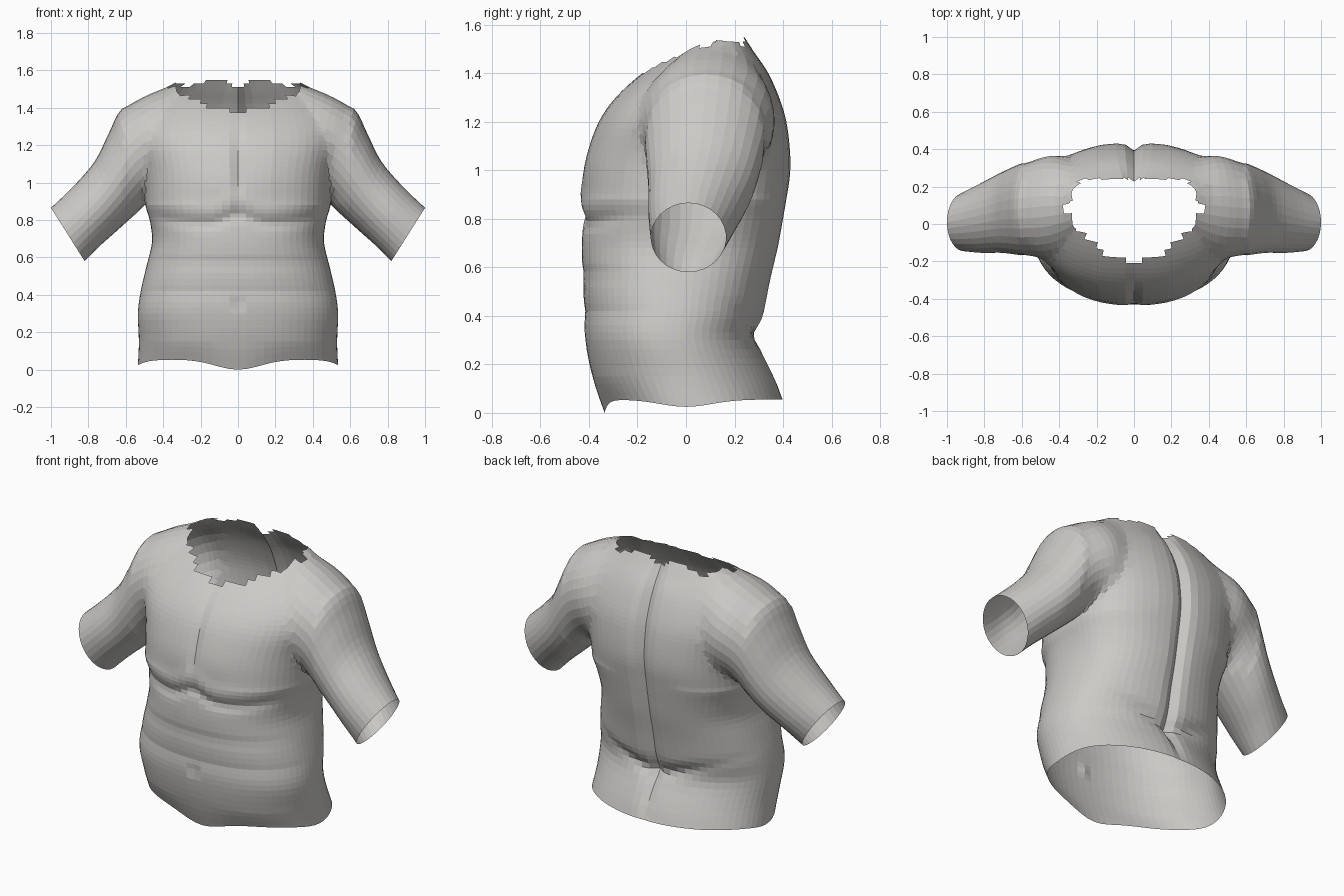
import bpy, bmesh, math
from mathutils import Vector

cube = bpy.data.objects.get("Cube")
if cube:
    bpy.data.objects.remove(cube, do_unlink=True)

skin = bpy.data.materials.new("warm light grey")
skin.use_nodes = True
skin.diffuse_color = (0.6, 0.59, 0.57, 1)
skin.node_tree.nodes["Principled BSDF"].inputs["Base Color"].default_value = (0.6, 0.59, 0.57, 1)


def bump(v, centre, width):
    return math.exp(-((v - centre) / width) ** 2)


def spline(rows, steps):
    """Catmull-Rom interpolation through rows of numbers."""
    out = []
    for i in range(len(rows) - 1):
        a, b, c, d = (rows[max(0, min(len(rows) - 1, i + k))] for k in (-1, 0, 1, 2))
        for s in range(steps):
            t = s / steps
            out.append([0.5 * (2 * q + (r - p) * t + (2 * p - 5 * q + 4 * r - u) * t * t
                               + (3 * q - p - 3 * r + u) * t ** 3)
                        for p, q, r, u in zip(a, b, c, d)])
    out.append(list(rows[-1]))
    return out


def loft(name, rings):
    """Closed skin over rings of points, with fan caps."""
    bm = bmesh.new()
    loops = [[bm.verts.new(p) for p in ring] for ring in rings]
    n = len(loops[0])
    for lo, hi in zip(loops, loops[1:]):
        for i in range(n):
            j = (i + 1) % n
            bm.faces.new((lo[i], lo[j], hi[j], hi[i]))
    for loop in (loops[0], loops[-1]):
        mid = bm.verts.new(sum((v.co for v in loop), Vector()) / n)
        for i in range(n):
            bm.faces.new((loop[i], loop[(i + 1) % n], mid))
    bmesh.ops.recalc_face_normals(bm, faces=bm.faces)
    mesh = bpy.data.meshes.new(name)
    bm.to_mesh(mesh)
    bm.free()
    mesh.materials.append(skin)
    obj = bpy.data.objects.new(name, mesh)
    bpy.context.collection.objects.link(obj)
    return obj


# Torso sections: height, half width, front y, back y
TORSO = [
    (0.03, .535, -.335, .40), (0.15, .53, -.385, .365), (0.30, .535, -.415, .30),
    (0.42, .52, -.42, .325), (0.55, .49, -.425, .35), (0.68, .46, -.43, .38),
    (0.79, .47, -.425, .40), (0.88, .495, -.425, .415), (0.98, .50, -.425, .43),
    (1.08, .51, -.405, .43), (1.20, .54, -.36, .415), (1.30, .53, -.29, .385),
    (1.40, .48, -.18, .34), (1.49, .40, -.04, .28), (1.56, .30, .08, .235)]


def torso_ring(z, w, front, back):
    ring = []
    n = 72
    rise = max(0, min(1, (z - 0.2) / 0.7))
    for i in range(n):
        a = math.tau * i / n
        s, c = math.sin(a), math.cos(a)
        # rounder at the hips, squarer across the chest and shoulder blades
        power = 2.2 + 0.2 * rise if c > 0 else 2.0 + 0.7 * rise
        r = (abs(s) ** power + abs(c) ** power) ** (-1 / power)
        x = w * s * r
        y = (front + back) / 2 - (back - front) / 2 * c * r
        if c > 0.2:
            # crease under the chest, breastbone groove, belly folds and navel
            crease = 0.79 + 0.05 * bump(x, 0, 0.08) + 0.04 * (x / 0.45) ** 4
            side_fade = 1 - min(1, abs(x) / 0.48) ** 4
            y += side_fade * (0.014 * bump(z, crease - 0.01, 0.03) - 0.01 * bump(z, crease + 0.07, 0.05))
            y += 0.02 * bump(x, 0, 0.025) * bump(z, 1.08, 0.22)
            y += 0.005 * (bump(z, 0.57, 0.03) + bump(z, 0.42, 0.03))
            y += 0.012 * bump(x, 0, 0.02) * bump(z, 0.35, 0.03)
        elif c < -0.2:
            # spine groove and the fold above the hips
            y -= 0.04 * bump(x, 0, 0.035) * min(1, z / 0.3)
            y -= 0.022 * bump(z, 0.29 + 0.33 * abs(x), 0.035) * bump(x, 0, 0.35)
        # wavy hem
        hem = 0.025 - 0.055 * bump(x, 0, 0.17) * (c > 0) - 0.03 * bump(y, 0, 0.15)
        ring.append((x, y, z + hem * max(0, (0.15 - z) / 0.12)))
    return ring


torso = loft("torso_shell", [torso_ring(*r) for r in spline(TORSO, 4)])

# Arm sections: top x, top z, bottom x, bottom z, front y, back y
ARM = [
    (.29, 1.545, .25, 1.0, -.08, .31), (.47, 1.485, .36, .95, -.19, .38),
    (.62, 1.395, .46, .91, -.18, .345), (.69, 1.265, .55, .83, -.165, .315),
    (.765, 1.115, .65, .74, -.155, .275), (.88, .98, .74, .66, -.155, .22),
    (1.0, .865, .82, .58, -.145, .165)]


def arm_ring(tx, tz, bx, bz, front, back, side):
    ring = []
    for i in range(30):
        a = math.tau * i / 30
        t = (1 + math.cos(a)) / 2
        y = (front + back) / 2 + (back - front) / 2 * math.sin(a)
        ring.append((side * (bx + (tx - bx) * t), y, bz + (tz - bz) * t))
    return ring


# Weld both arms into the torso
for side, label in ((1, "left"), (-1, "right")):
    arm = loft(label + "_arm", [arm_ring(*r, side) for r in spline(ARM, 4)])
    mod = torso.modifiers.new("weld", "BOOLEAN")
    mod.operation = "UNION"
    mod.solver = "EXACT"
    mod.object = arm
    bpy.context.view_layer.objects.active = torso
    bpy.ops.object.modifier_apply(modifier=mod.name)
    bpy.data.objects.remove(arm, do_unlink=True)


def is_opening(face):
    p, n = face.calc_center_median(), face.normal
    x = abs(p.x)
    waist = p.z < 0.08 and n.z < -0.7
    outward = Vector((math.copysign(n.x, n.x * p.x), n.y, n.z))
    cuff = x > 0.8 and outward.dot(Vector((.845, 0, -.535))) > 0.95
    half_width = 0.36 - 0.4 * max(0, p.y - 0.07)
    neck = p.z > 1.3 and x < half_width and -0.2 + 2 * x * x < p.y < 0.24
    return waist or cuff or neck


bm = bmesh.new()
bm.from_mesh(torso.data)

# Soften the seams where the arms meet the torso
seam = [v for v in bm.verts if 0.2 < abs(v.co.x) < 0.6 and v.co.z > 0.9]
for _ in range(6):
    bmesh.ops.smooth_vert(bm, verts=seam, factor=0.5, use_axis_x=True, use_axis_y=True, use_axis_z=True)

# Open the neck, cuffs and waist
bm.normal_update()
bmesh.ops.delete(bm, geom=[f for f in bm.faces if is_opening(f)], context="FACES")
bm.to_mesh(torso.data)
bm.free()
